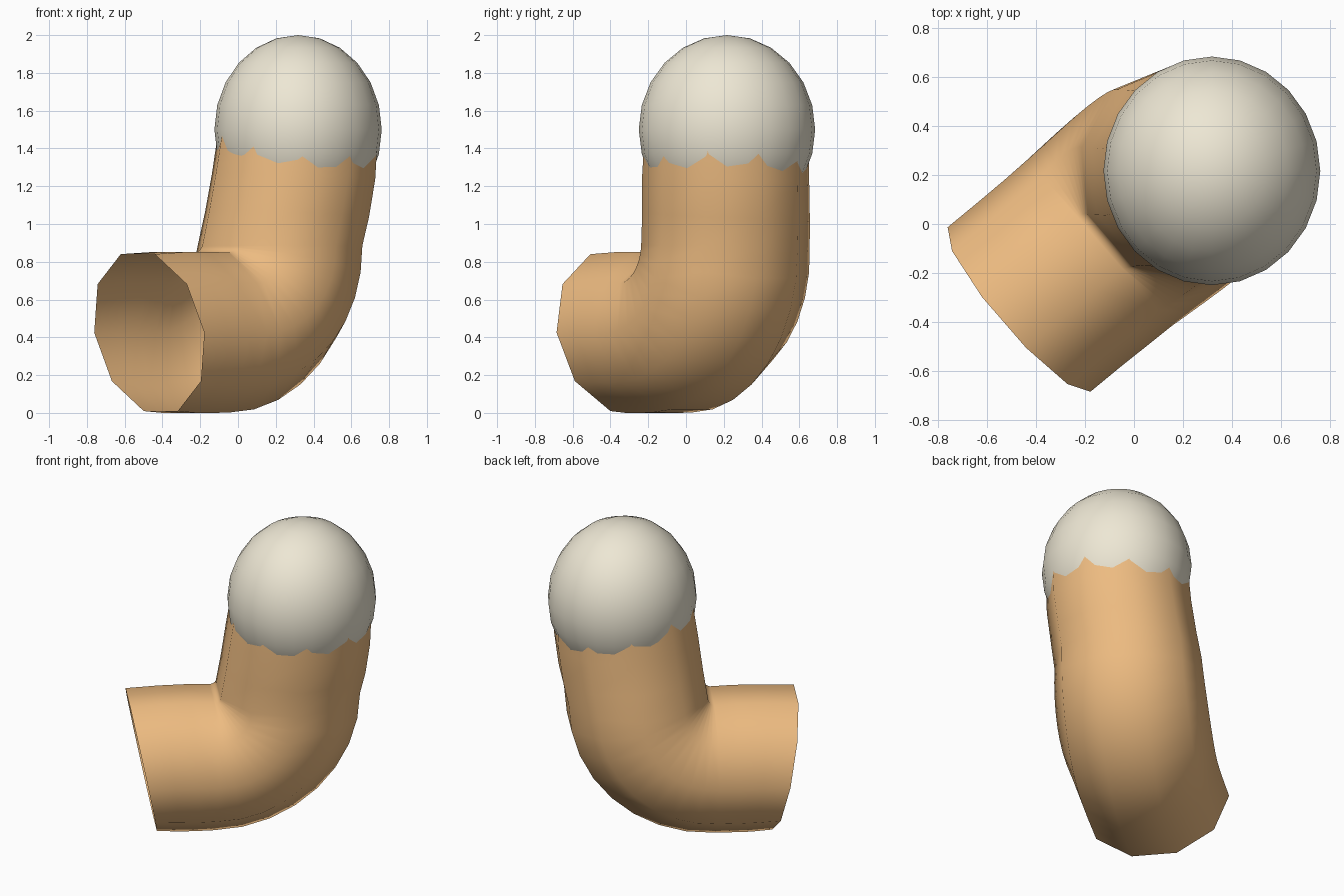
import bpy, bmesh
from math import sin, cos, radians
from mathutils import Vector

if "Cube" in bpy.data.objects:
    bpy.data.objects.remove(bpy.data.objects["Cube"])

D = Vector((0.755, 0.655, 0))    # horizontal heading of the pipe
N = Vector((-0.655, 0.755, 0))   # sideways direction
UP = Vector((0, 0, 1))
SIDES = 10


def material(name, rgb):
    m = bpy.data.materials.new(name)
    m.diffuse_color = (*rgb, 1)
    m.use_nodes = True
    m.node_tree.nodes["Principled BSDF"].inputs["Base Color"].default_value = m.diffuse_color
    return m


# Pipe stations: distance along heading, height, sideways shift, tilt, radial size, side size
stations = [(-0.584, 0.425, 0.044, -79, 0.445, 0.445),
            (-0.42, 0.425, 0.04, -84, 0.45, 0.445),
            (-0.28, 0.425, 0.036, -88, 0.45, 0.447)]
# Tight bend around the inner corner
for i in range(9):
    a = -90 + 90 * i / 8
    side = 0.45 + 0.015 * sin(radians(180 * i / 8))
    stations.append((-0.155 + 0.46 * cos(radians(a)), 0.885 + 0.46 * sin(radians(a)),
                     0.034 - 0.022 * i / 8, a, 0.445, side))
# Upright end running into the ball
stations += [(0.335, 1.05, -0.01, -3, 0.447, 0.445),
             (0.36, 1.25, -0.034, -3, 0.447, 0.442),
             (0.38, 1.48, -0.046, 0, 0.435, 0.435)]

bm = bmesh.new()
rings = []
for s, z, l, tilt, rr, rs in stations:
    c = D * s + N * l + UP * z
    out = D * cos(radians(tilt)) + UP * sin(radians(tilt))
    ring = []
    for k in range(SIDES):
        p = radians(18 + 360 * k / SIDES)
        v = c + out * (rr * cos(p)) + N * (rs * sin(p))
        v.z = max(v.z, 0)
        ring.append(bm.verts.new(v))
    rings.append(ring)
for a, b in zip(rings, rings[1:]):
    for k in range(SIDES):
        j = (k + 1) % SIDES
        bm.faces.new((a[k], a[j], b[j], b[k])).smooth = True
bmesh.ops.recalc_face_normals(bm, faces=bm.faces)
mesh = bpy.data.meshes.new("elbow_pipe")
bm.to_mesh(mesh)
bm.free()
pipe = bpy.data.objects.new("elbow_pipe", mesh)
bpy.context.collection.objects.link(pipe)
mesh.materials.append(material("orange", (0.85, 0.5, 0.22)))

# Ball on top
bpy.ops.mesh.primitive_uv_sphere_add(segments=24, ring_count=12, radius=1,
                                     location=(0.318, 0.217, 1.5))
ball = bpy.context.object
ball.name = "ball_top"
ball.scale = (0.443, 0.467, 0.5)
bpy.ops.object.transform_apply(location=False, rotation=False, scale=True)
bpy.ops.object.shade_smooth()
ball.data.materials.append(material("cream", (0.85, 0.8, 0.66)))
